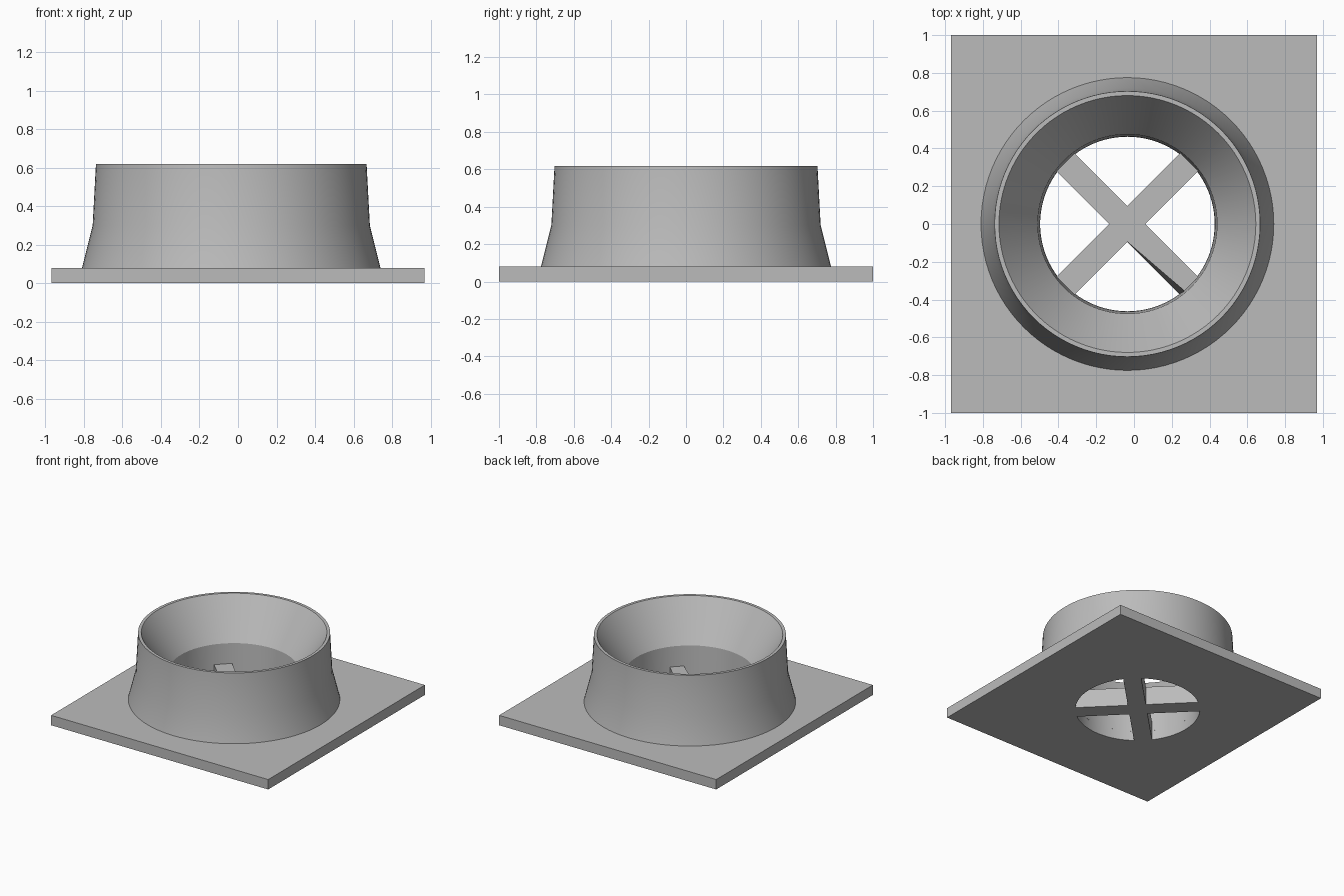
import bpy, bmesh, math
from mathutils import Matrix, Vector

cube = bpy.data.objects.get("Cube")
if cube:
    bpy.data.objects.remove(cube, do_unlink=True)

CENTRE_X = -0.035
SEGMENTS = 96
PLATE_TOP = 0.08

grey = bpy.data.materials.new("plain grey")
grey.use_nodes = True
grey.diffuse_color = (0.5, 0.5, 0.5, 1)
grey.node_tree.nodes["Principled BSDF"].inputs["Base Color"].default_value = (0.5, 0.5, 0.5, 1)


def make_object(name, bm, x=0.0, smooth=False):
    bmesh.ops.recalc_face_normals(bm, faces=bm.faces[:])
    mesh = bpy.data.meshes.new(name)
    bm.to_mesh(mesh)
    bm.free()
    mesh.materials.append(grey)
    obj = bpy.data.objects.new(name, mesh)
    obj.location.x = x
    bpy.context.collection.objects.link(obj)
    bpy.ops.object.select_all(action="DESELECT")
    obj.select_set(True)
    bpy.context.view_layer.objects.active = obj
    if smooth:
        bpy.ops.object.shade_smooth_by_angle(angle=math.radians(30))
    return obj


def lathe(profile):
    """Spin a closed (radius, height) profile around z."""
    bm = bmesh.new()
    rings = []
    for i in range(SEGMENTS):
        a = math.tau * i / SEGMENTS
        rings.append([bm.verts.new((r * math.cos(a), r * math.sin(a), z)) for r, z in profile])
    n = len(profile)
    for i in range(SEGMENTS):
        p, q = rings[i], rings[(i + 1) % SEGMENTS]
        for j in range(n):
            k = (j + 1) % n
            bm.faces.new((p[j], q[j], q[k], p[k]))
    return bm


# Flared collar with a funnel mouth and a narrow throat
collar = lathe([(0.775, PLATE_TOP), (0.72, 0.3), (0.703, 0.618),
                (0.68, 0.618), (0.475, 0.31), (0.465, PLATE_TOP)])
make_object("funnel_collar", collar, CENTRE_X, smooth=True)

# Throat cutter
bm = bmesh.new()
bmesh.ops.create_cone(bm, cap_ends=True, segments=SEGMENTS, radius1=0.458, radius2=0.47,
                      depth=0.3, matrix=Matrix.Translation((0, 0, 0.05)))
cutter = make_object("throat_cutter", bm, CENTRE_X)
cutter.hide_render = True

# Base plate with the throat cut through
bm = bmesh.new()
bmesh.ops.create_cube(bm, size=1, matrix=Matrix.Translation((0, 0, PLATE_TOP / 2))
                      @ Matrix.Diagonal((1.94, 2, PLATE_TOP, 1)))
plate = make_object("base_plate", bm)
cut = plate.modifiers.new("throat", "BOOLEAN")
cut.operation = "DIFFERENCE"
cut.solver = "EXACT"
cut.object = cutter
bpy.ops.object.modifier_apply(modifier=cut.name)
bpy.data.objects.remove(cutter, do_unlink=True)
bpy.ops.object.shade_smooth_by_angle(angle=math.radians(30))

# Diagonal cross bars, one arm skewed along its upper edge
HALF, REACH, HEIGHT = 0.067, 0.463, 0.15
bm = bmesh.new()
bottom, top = [], []
for arm in range(4):
    turn = Matrix.Rotation(math.radians(45 + 90 * arm), 3, "Z")
    for x, y in ((REACH, -HALF), (REACH, HALF), (HALF, HALF)):
        skew = 0.03 if arm == 3 and y < 0 else 0
        bottom.append(bm.verts.new(turn @ Vector((x, y, 0))))
        top.append(bm.verts.new(turn @ Vector((x, y + skew, HEIGHT))))
bm.faces.new(bottom[::-1])
bm.faces.new(top)
for i in range(len(top)):
    j = (i + 1) % len(top)
    bm.faces.new((bottom[i], bottom[j], top[j], top[i]))
make_object("cross_bars", bm, CENTRE_X)
